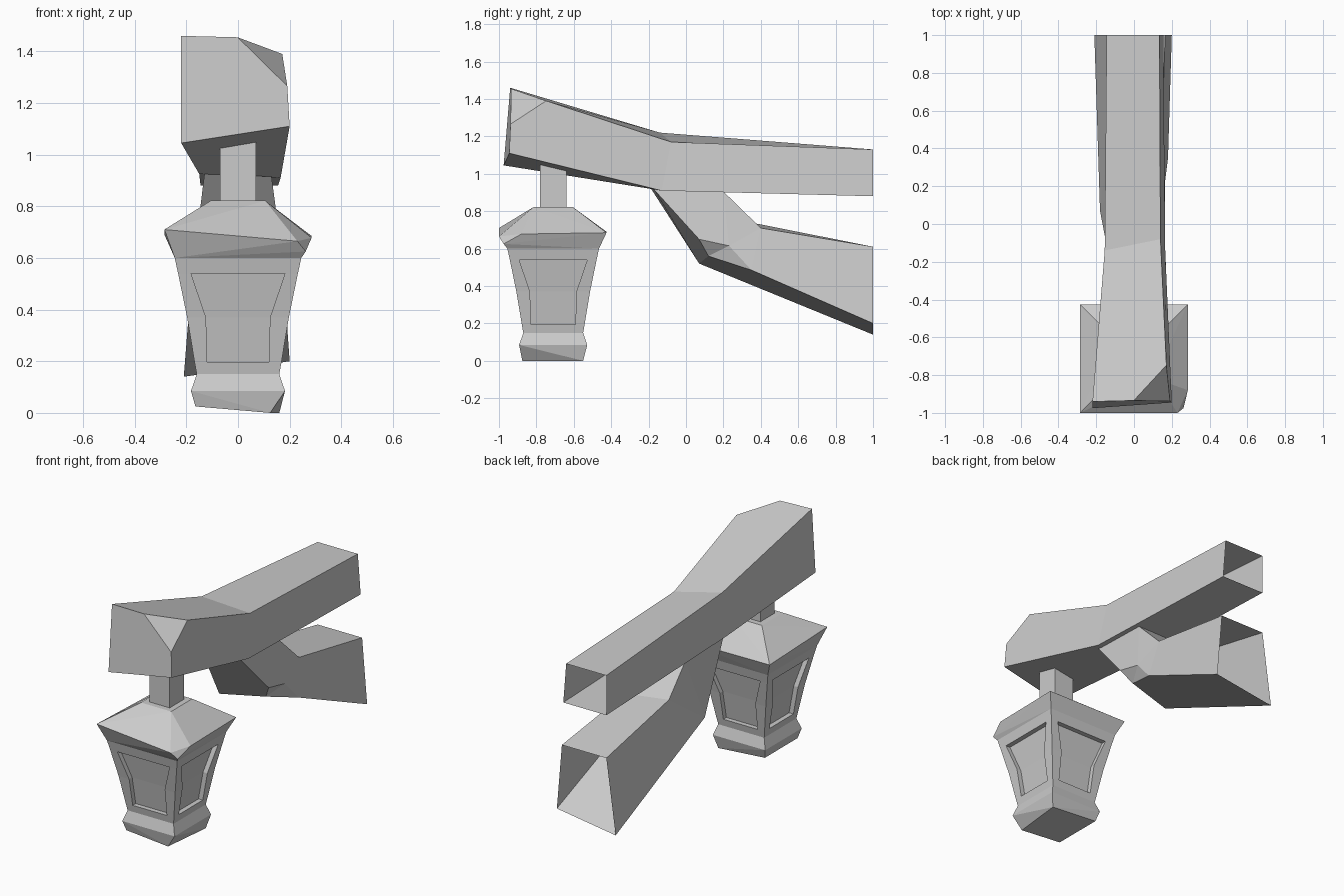
import bpy, bmesh
from mathutils import Vector

if "Cube" in bpy.data.objects:
    bpy.data.objects.remove(bpy.data.objects["Cube"])

CY = -0.71  # lantern centre in y


def finish(name, bm):
    bmesh.ops.remove_doubles(bm, verts=bm.verts[:], dist=0.0005)
    bmesh.ops.recalc_face_normals(bm, faces=bm.faces[:])
    me = bpy.data.meshes.new(name)
    bm.to_mesh(me)
    bm.free()
    ob = bpy.data.objects.new(name, me)
    bpy.context.collection.objects.link(ob)
    return ob


def ring(h, z):
    return [(x * h, CY + y * h, z) for x, y in ((-1, -1), (1, -1), (1, 1), (-1, 1))]


def hull(name, pts):
    bm = bmesh.new()
    for p in pts:
        bm.verts.new(p)
    r = bmesh.ops.convex_hull(bm, input=bm.verts[:])
    bmesh.ops.dissolve_limit(bm, angle_limit=0.01, verts=bm.verts[:], edges=bm.edges[:])
    return finish(name, bm)


# Beam: three four-corner sections, open at the back, one chipped corner
sections = [
    [(-.22, -.975, 1.045), (.20, -.945, 1.11), (.18, -.93, 1.45), (-.22, -.94, 1.46)],
    [(-.15, -.19, .925), (.165, -.13, .91), (.14, -.08, 1.17), (-.155, -.14, 1.22)],
    [(-.145, 1, .88), (.155, 1, .88), (.135, 1, 1.13), (-.145, 1, 1.13)],
]
bm = bmesh.new()
rows = [[bm.verts.new(p) for p in s] for s in sections]
bm.faces.new(rows[0])
for a, b in zip(rows, rows[1:]):
    for i in range(4):
        j = (i + 1) % 4
        bm.faces.new((a[i], a[j], b[j], b[i]))
p, q, r = Vector((0, -.935, 1.453)), Vector((.17, -.75, 1.39)), Vector((.188, -.935, 1.27))
n = (r - p).cross(q - p)
n = n if n.z > 0 else -n
cut = bmesh.ops.bisect_plane(bm, geom=bm.verts[:] + bm.edges[:] + bm.faces[:],
                             plane_co=p, plane_no=n, clear_outer=True)["geom_cut"]
bmesh.ops.contextual_create(bm, geom=[e for e in cut if isinstance(e, bmesh.types.BMEdge)])
finish("beam", bm)

# Brace: bent strut, open at the back, with a dent in the right knee
pts = {
    "fl": (-.13, -.19, .925), "fr": (.13, -.17, .915),
    "tl": (-.13, .19, .91), "tr": (.13, .2, .905),
    "kl": (-.18, .07, .52), "k1": (.165, .07, .65), "dent": (.11, .12, .56),
    "k2": (.18, .35, .485), "side": (.165, .23, .615),
    "ul": (-.14, .37, .735), "ur": (.145, .4, .71),
    "bl": (-.21, 1, .14), "br": (.2, 1, .2),
    "el": (-.145, 1, .61), "er": (.165, 1, .61),
}
bm = bmesh.new()
v = {k: bm.verts.new(c) for k, c in pts.items()}
for f in ("fl fr k1 dent kl", "kl dent k2 br bl", "k1 side dent", "side k2 dent",
          "fr tr side k1", "tr ur side", "ur k2 side", "ur er br k2",
          "fl kl tl", "tl kl ul", "ul kl bl el", "tl tr ur ul", "ul ur er el",
          "fl fr tr tl"):
    bm.faces.new([v[k] for k in f.split()])
finish("brace", bm)

# Hanging post
hull("hanging_post", ring(.07, .81) + ring(.07, 1.065))

# Lantern roof with a chipped front right corner
hull("lantern_roof", ring(.105, .822) + ring(.245, .6) + [
    (-.285, -1, .71), (-.285, -.425, .69), (.285, -.425, .685),
    (.23, -1, .665), (.285, -.88, .678), (.262, -.975, .625)])

# Lantern body: four framed sides with sunken panels
levels = [(.6, .245, .185), (.54, .232, .182), (.37, .197, .124), (.195, .168, .119), (.15, .16, .119)]
bm = bmesh.new()
for dx, dy in ((0, -1), (1, 0), (0, 1), (-1, 0)):
    g = [[bm.verts.new((dx * h - dy * u, CY + dy * h + dx * u, z)) for u in (-h, -w, w, h)]
         for z, h, w in levels]
    panel = []
    for i in range(4):
        for j in range(3):
            f = bm.faces.new((g[i][j], g[i + 1][j], g[i + 1][j + 1], g[i][j + 1]))
            if j == 1 and i in (1, 2):
                panel.append(f)
    ext = bmesh.ops.extrude_face_region(bm, geom=panel)["geom"]
    bmesh.ops.delete(bm, geom=[f for f in panel if f.is_valid], context="FACES_ONLY")
    bmesh.ops.translate(bm, verts=[e for e in ext if isinstance(e, bmesh.types.BMVert)],
                        vec=(-dx * .03, -dy * .03, 0))
finish("lantern_body", bm)

# Lantern base with a tilted underside
hull("lantern_base", ring(.16, .15) + ring(.182, .085) + [
    (-.165, CY - .165, .025), (.125, CY - .165, 0), (.16, CY + .16, 0), (-.165, CY + .16, .025)])
